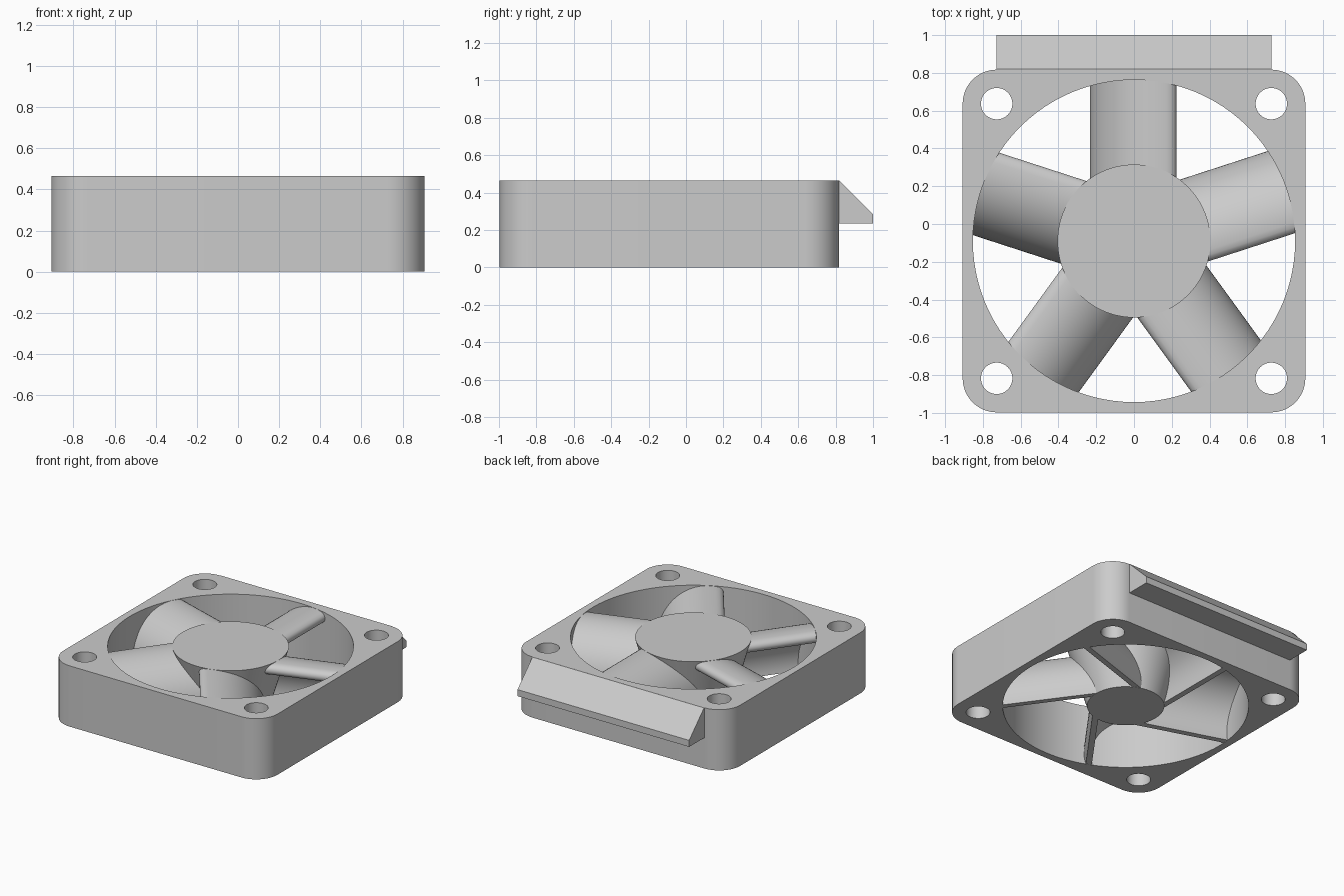
import bpy, bmesh, math
from mathutils import Matrix

cube = bpy.data.objects.get("Cube")
if cube:
    bpy.data.objects.remove(cube, do_unlink=True)

HEIGHT = 0.465
CENTRE_Y = -0.09
HALF = 0.907
BOLT = 0.727
BORE = 0.853

grey = bpy.data.materials.new("plain_grey")
grey.use_nodes = True
colour = (0.6, 0.6, 0.6, 1)
grey.diffuse_color = colour
grey.node_tree.nodes["Principled BSDF"].inputs["Base Color"].default_value = colour


def arc(cx, cy, r, start, end, steps):
    """Points along a circular arc, angles in degrees."""
    angles = [math.radians(start + (end - start) * i / steps) for i in range(steps + 1)]
    return [(cx + r * math.cos(a), cy + r * math.sin(a)) for a in angles]


def finish(name, bm, smooth=True):
    bmesh.ops.recalc_face_normals(bm, faces=bm.faces[:])
    mesh = bpy.data.meshes.new(name)
    bm.to_mesh(mesh)
    bm.free()
    mesh.materials.append(grey)
    obj = bpy.data.objects.new(name, mesh)
    bpy.context.collection.objects.link(obj)
    if smooth:
        shade(obj)
    return obj


def shade(obj):
    bpy.ops.object.select_all(action="DESELECT")
    obj.select_set(True)
    bpy.context.view_layer.objects.active = obj
    bpy.ops.object.shade_smooth_by_angle(angle=math.radians(30))


def prism(name, points, place, depth, smooth=True):
    """Extrude a flat outline; place maps 2D points to 3D, depth is the offset."""
    bm = bmesh.new()
    face = bm.faces.new([bm.verts.new(place(p)) for p in points])
    extruded = bmesh.ops.extrude_face_region(bm, geom=[face])["geom"]
    bmesh.ops.translate(bm, vec=depth, verts=[v for v in extruded if isinstance(v, bmesh.types.BMVert)])
    return finish(name, bm, smooth)


def cone(name, r_bottom, r_top, x, y, z, depth, smooth=True):
    bm = bmesh.new()
    bmesh.ops.create_cone(bm, cap_ends=True, segments=96, radius1=r_bottom, radius2=r_top,
                          depth=depth, matrix=Matrix.Translation((x, y, z)))
    return finish(name, bm, smooth)


# Square housing with rounded corners
corner = HALF - BOLT
outline = []
for i, (sx, sy) in enumerate([(1, 1), (-1, 1), (-1, -1), (1, -1)]):
    outline += arc(sx * BOLT, CENTRE_Y + sy * BOLT, corner, 90 * i, 90 * i + 90, 16)
housing = prism("housing", outline, lambda p: (p[0], p[1], 0), (0, 0, HEIGHT), False)

# Bore and four mounting holes
cutters = [cone("bore_cutter", BORE, BORE, 0, CENTRE_Y, HEIGHT / 2, 1, False)]
for sx in (-1, 1):
    for sy in (-1, 1):
        cutters.append(cone("hole_cutter", 0.083, 0.083, sx * BOLT, CENTRE_Y + sy * BOLT,
                            HEIGHT / 2, 1, False))
bpy.ops.object.select_all(action="DESELECT")
bpy.context.view_layer.objects.active = housing
housing.select_set(True)
for cutter in cutters:
    mod = housing.modifiers.new("cut", "BOOLEAN")
    mod.operation = "DIFFERENCE"
    mod.solver = "EXACT"
    mod.object = cutter
    bpy.ops.object.modifier_apply(modifier=mod.name)
    bpy.data.objects.remove(cutter, do_unlink=True)
shade(housing)

# Tapered hub
cone("hub", 0.268, 0.405, 0, CENTRE_Y, HEIGHT / 2, HEIGHT)

# Five curved blades: steep trailing foot, flat crest, rounded nose
section = arc(0.13, 0.1, 0.364, 196, 80, 28)
section += arc(0.187, 0.419, 0.037, 65, -90, 10)
section += arc(0.13, 0.07, 0.315, 84, 192.5, 28)
for i in range(5):
    blade = prism("blade_%d" % (i + 1), section,
                  lambda p: (p[0], 0.15, max(p[1], 0.0005)), (0, 0.72, 0))
    blade.location.y = CENTRE_Y
    blade.rotation_euler.z = math.radians(72 * i)

# Sloped ledge along the back
ledge = [(0.81, 0.235), (1, 0.235), (1, 0.285), (0.82, HEIGHT), (0.81, HEIGHT - 0.0005)]
prism("back_ledge", ledge, lambda p: (-BOLT, p[0], p[1]), (2 * BOLT, 0, 0), False)
